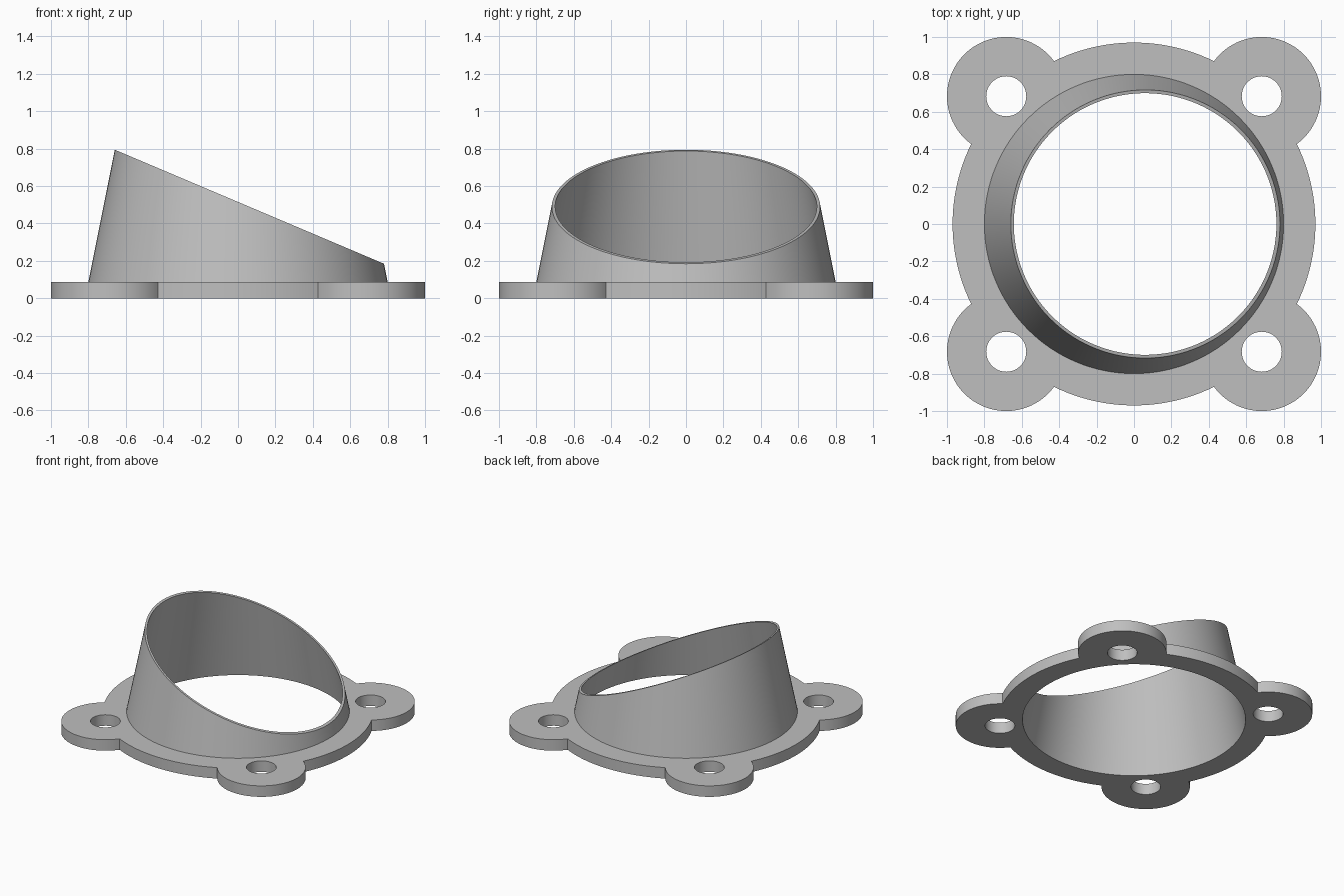
import bpy, bmesh, math
from math import sin, cos, pi

cube = bpy.data.objects.get("Cube")
if cube:
    bpy.data.objects.remove(cube, do_unlink=True)

# Main dimensions
DISC_R, EAR_R, EAR_POS, HOLE_R = 0.97, 0.317, 0.683, 0.107
THICK = 0.087                      # flange thickness
TAPER = 0.2                        # collar radius lost per unit of height
BORE_R, WALL = 0.80, 0.0174        # collar at z = 0
CUT_Z, CUT_SLOPE = 0.515, 0.4236   # slanted cut: z = CUT_Z - CUT_SLOPE * x
SEGS = 128


def arc(cx, cy, r, a0, a1, n):
    return [(cx + r * cos(a0 + (a1 - a0) * i / n),
             cy + r * sin(a0 + (a1 - a0) * i / n)) for i in range(n)]


def circle(cx, cy, r, n):
    return arc(cx, cy, r, 0, 2 * pi, n)


def flange_outline():
    """Disc merged with four round ears, counter-clockwise."""
    d = EAR_POS * math.sqrt(2)
    b = math.acos((DISC_R ** 2 + d ** 2 - EAR_R ** 2) / (2 * DISC_R * d))
    a = math.atan2(DISC_R * sin(b), DISC_R * cos(b) - d)
    pts = []
    for k in range(4):
        mid = pi / 4 + k * pi / 2
        pts += arc(d * cos(mid), d * sin(mid), EAR_R, mid - a, mid + a, 48)
        pts += arc(0, 0, DISC_R, mid + b, mid + pi / 2 - b, 24)
    return pts


def slanted_rim(base_r):
    """Where a tapered collar of the given base radius meets the slanted cut."""
    pts = []
    for i in range(SEGS):
        t = 2 * pi * i / SEGS
        r = (base_r - TAPER * CUT_Z) / (1 - TAPER * CUT_SLOPE * cos(t))
        pts.append((r * cos(t), r * sin(t), CUT_Z - CUT_SLOPE * r * cos(t)))
    return pts


bm = bmesh.new()


def loop(points):
    verts = [bm.verts.new(p) for p in points]
    for i, v in enumerate(verts):
        bm.edges.new((v, verts[(i + 1) % len(verts)]))
    return verts


def at_height(points, z):
    return loop([(x, y, z) for x, y in points])


def wall(lower, upper):
    n = len(lower)
    for i in range(n):
        j = (i + 1) % n
        bm.faces.new((lower[i], lower[j], upper[j], upper[i]))


def fill(loops):
    edges = [bm.edges.get((l[i], l[(i + 1) % len(l)])) for l in loops for i in range(len(l))]
    bmesh.ops.triangle_fill(bm, use_beauty=True, use_dissolve=False, edges=edges)


# Flange: outer outline and bolt holes, at the bottom and the top
profiles = [flange_outline()]
profiles += [circle(sx * EAR_POS, sy * EAR_POS, HOLE_R, 48) for sx in (-1, 1) for sy in (-1, 1)]
bottom = [at_height(p, 0) for p in profiles]
top = [at_height(p, THICK) for p in profiles]

# Collar: bore edge below, foot on the flange, slanted rim above
bore = at_height(circle(0, 0, BORE_R, SEGS), 0)
foot = at_height(circle(0, 0, BORE_R + WALL - TAPER * THICK, SEGS), THICK)
rim_inner = loop(slanted_rim(BORE_R))
rim_outer = loop(slanted_rim(BORE_R + WALL))

# Flat faces of the flange
fill(bottom + [bore])
fill(top + [foot])

# Flange sides, bolt hole walls, collar skin inside and out, and the rim
for lower, upper in zip(bottom, top):
    wall(lower, upper)
wall(foot, rim_outer)
wall(bore, rim_inner)
wall(rim_inner, rim_outer)
bmesh.ops.recalc_face_normals(bm, faces=bm.faces[:])

mesh = bpy.data.meshes.new("flanged_collar")
bm.to_mesh(mesh)
bm.free()
part = bpy.data.objects.new("flanged_collar", mesh)
bpy.context.collection.objects.link(part)

# Plain grey material
grey = bpy.data.materials.new("plain_grey")
grey.use_nodes = True
colour = (0.52, 0.52, 0.52, 1)
grey.diffuse_color = colour
grey.node_tree.nodes["Principled BSDF"].inputs["Base Color"].default_value = colour
mesh.materials.append(grey)

# Smooth round walls, sharp corners
bpy.ops.object.select_all(action='DESELECT')
part.select_set(True)
bpy.context.view_layer.objects.active = part
bpy.ops.object.shade_smooth_by_angle(angle=math.radians(30))
